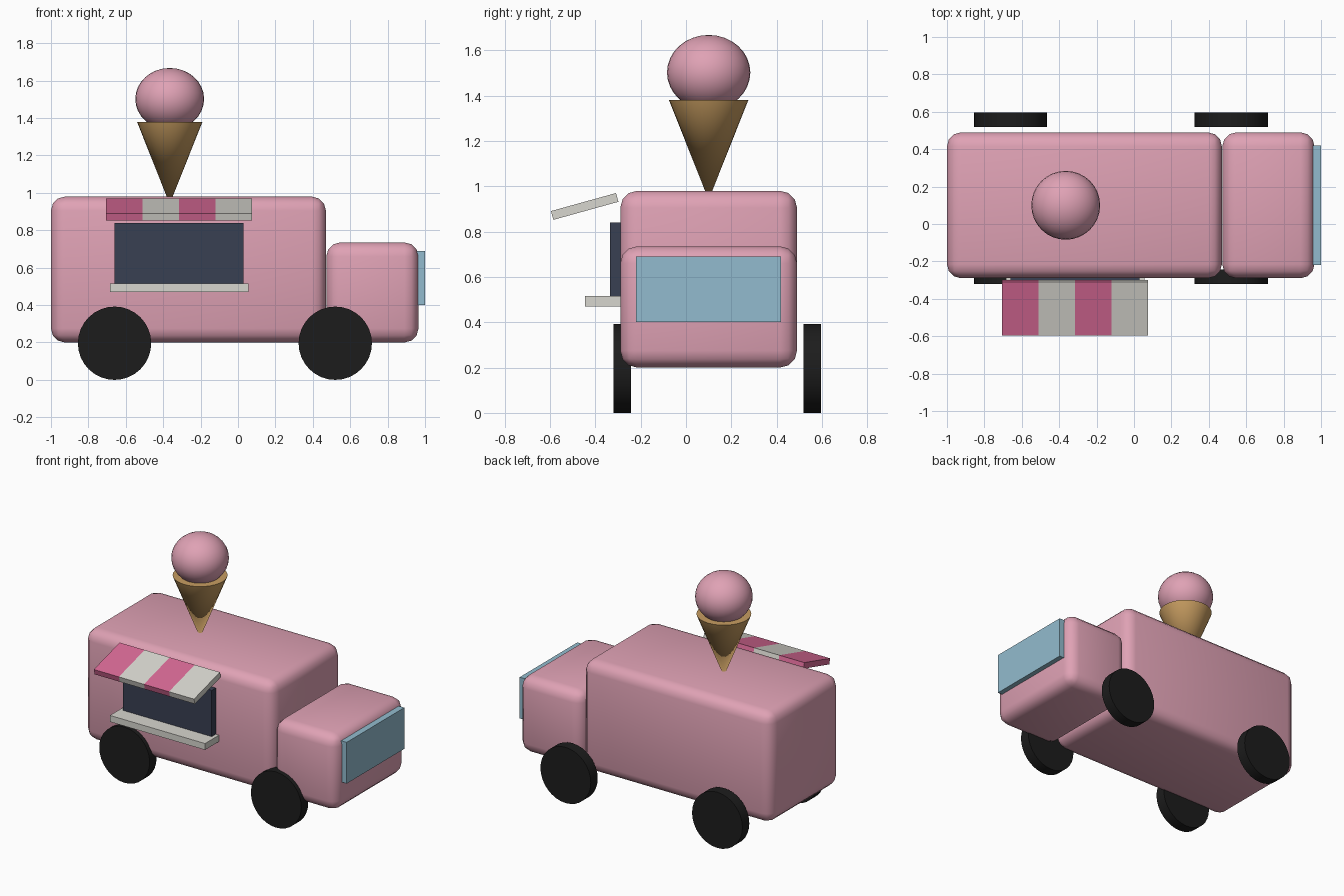
import bpy, bmesh, math
from mathutils import Vector, Matrix

if "Cube" in bpy.data.objects:
    bpy.data.objects.remove(bpy.data.objects["Cube"], do_unlink=True)


def material(name, rgb):
    m = bpy.data.materials.new(name)
    m.use_nodes = True
    m.diffuse_color = (*rgb, 1)
    m.node_tree.nodes["Principled BSDF"].inputs["Base Color"].default_value = (*rgb, 1)
    return m


PINK = material("pale pink", (0.74, 0.36, 0.46))
ROSE = material("rose stripe", (0.68, 0.14, 0.30))
CREAM = material("off white", (0.68, 0.67, 0.62))
TAN = material("wafer tan", (0.58, 0.34, 0.12))
GLASS = material("pale blue glass", (0.29, 0.50, 0.62))
DARK = material("dark slate", (0.04, 0.05, 0.085))
RUBBER = material("black rubber", (0.012, 0.012, 0.012))


def add_object(name, bm, mats, smooth=False):
    mesh = bpy.data.meshes.new(name)
    bm.to_mesh(mesh)
    bm.free()
    for m in mats:
        mesh.materials.append(m)
    ob = bpy.data.objects.new(name, mesh)
    bpy.context.collection.objects.link(ob)
    if smooth:
        bpy.ops.object.select_all(action='DESELECT')
        ob.select_set(True)
        bpy.context.view_layer.objects.active = ob
        bpy.ops.object.shade_smooth_by_angle(angle=math.radians(40))
    return ob


def box(name, x, y, z, mat, bevel=0):
    """Box from (min, max) ranges, optionally with rounded edges."""
    bm = bmesh.new()
    size = [r[1] - r[0] for r in (x, y, z)]
    mid = Vector([sum(r) / 2 for r in (x, y, z)])
    bmesh.ops.create_cube(bm, size=1, matrix=Matrix.Translation(mid) @ Matrix.Diagonal((*size, 1)))
    if bevel:
        bmesh.ops.bevel(bm, geom=bm.edges[:], offset=bevel, segments=3, profile=0.5, affect='EDGES')
    return add_object(name, bm, [mat], bevel > 0)


# Van body, cab and windshield
SIDES = (-0.29, 0.49)
box("van_body", (-1, 0.47), SIDES, (0.2, 0.98), PINK, 0.075)
box("cab", (0.472, 0.965), SIDES, (0.2, 0.735), PINK, 0.075)
box("windshield", (0.95, 1.0), (-0.22, 0.42), (0.4, 0.69), GLASS)

# Serving window and counter
box("serving_window", (-0.66, 0.03), (-0.335, -0.27), (0.5, 0.84), DARK)
box("counter", (-0.685, 0.055), (-0.445, -0.28), (0.47, 0.515), CREAM)

# Striped awning: one tilted slab cut into four bands
bm = bmesh.new()
width = 0.78
band = width / 4
bmesh.ops.create_cube(bm, size=1, matrix=Matrix.Diagonal((width, 0.298, 0.04, 1)))
for i in (-1, 0, 1):
    bmesh.ops.bisect_plane(bm, geom=bm.verts[:] + bm.edges[:] + bm.faces[:],
                           plane_co=(i * band, 0, 0), plane_no=(1, 0, 0))
for f in bm.faces:
    stripe = int((f.calc_center_median().x + width / 2) / band - 1e-4)
    f.material_index = min(stripe, 3) % 2
awning = add_object("awning", bm, [ROSE, CREAM])
awning.location = (-0.315, -0.447, 0.911)
awning.rotation_euler.x = math.radians(15.5)

# Wheels
for side, y in (("right", -0.281), ("left", 0.557)):
    for end, x in (("rear", -0.66), ("front", 0.52)):
        bm = bmesh.new()
        place = Matrix.Translation((x, y, 0.196)) @ Matrix.Rotation(math.pi / 2, 4, 'X')
        bmesh.ops.create_cone(bm, cap_ends=True, segments=32, radius1=0.196, radius2=0.196,
                              depth=0.077, matrix=place)
        add_object(f"{end}_{side}_wheel", bm, [RUBBER], True)

# Rooftop cone with scoop
CONE_X, CONE_Y = -0.365, 0.1
bm = bmesh.new()
bmesh.ops.create_cone(bm, cap_ends=True, segments=32, radius1=0, radius2=0.175, depth=0.44,
                      matrix=Matrix.Translation((CONE_X, CONE_Y, 1.16)))
bmesh.ops.remove_doubles(bm, verts=bm.verts[:], dist=1e-4)
add_object("wafer_cone", bm, [TAN], True)

bm = bmesh.new()
bmesh.ops.create_uvsphere(bm, u_segments=32, v_segments=16, radius=0.184,
                          matrix=Matrix.Translation((CONE_X, CONE_Y, 1.502)) @ Matrix.Diagonal((1, 1, 0.9, 1)))
add_object("ice_cream_scoop", bm, [PINK], True)
